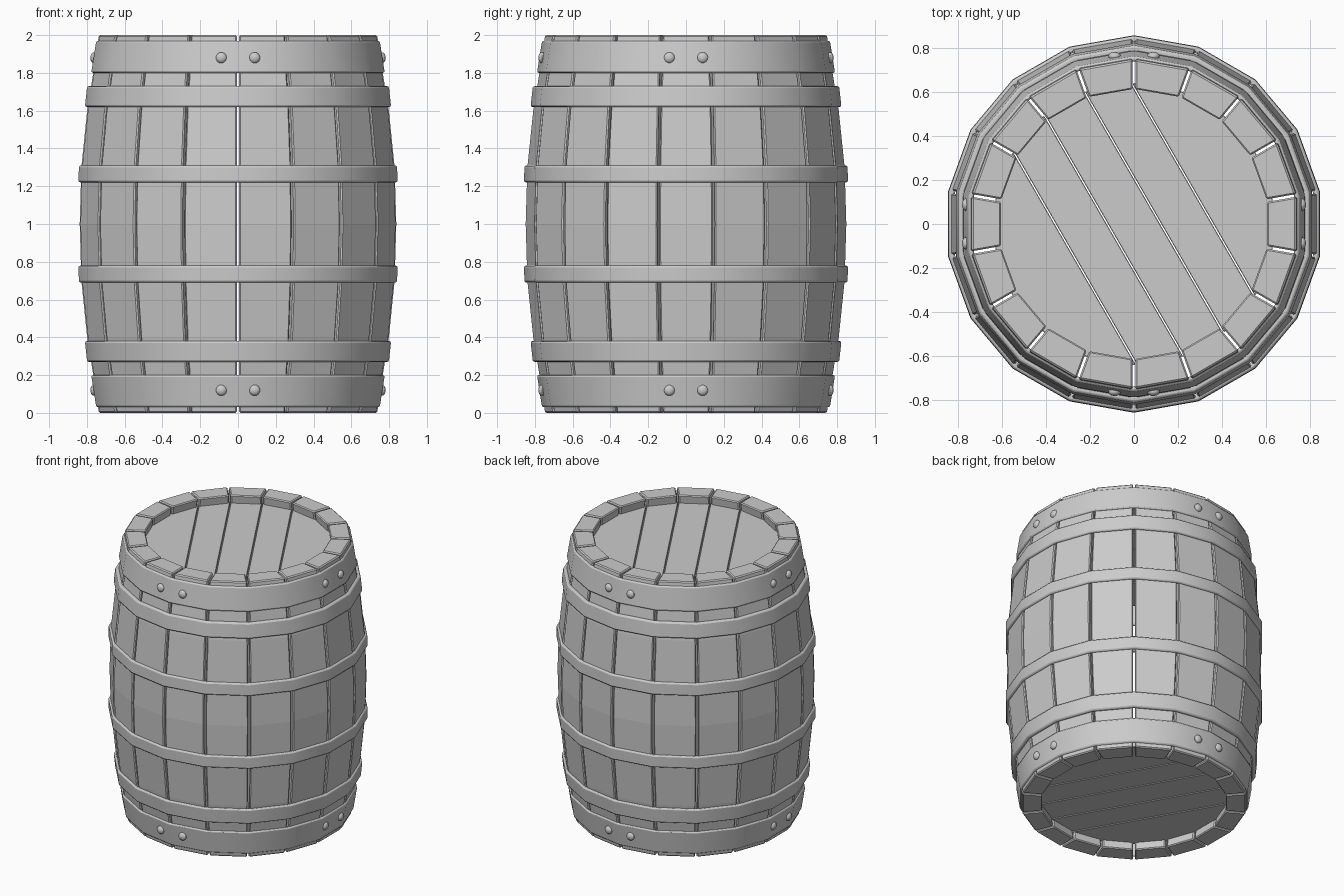
import bpy, bmesh
from math import sin, cos, pi, radians
from mathutils import Vector, Matrix

if "Cube" in bpy.data.objects:
    bpy.data.objects.remove(bpy.data.objects["Cube"])

N = 18
STEP = 2 * pi / N
START = -pi / 2
HALF = [(1.0, 0.85), (1.3, 0.841), (1.6, 0.81), (1.8, 0.777), (2.0, 0.747)]
PROFILE = [(2 - z, r) for z, r in reversed(HALF[1:])] + HALF


def finish(name, bm, bevel=0.0, segments=1, smooth=False):
    bmesh.ops.recalc_face_normals(bm, faces=bm.faces)
    mesh = bpy.data.meshes.new(name)
    bm.to_mesh(mesh)
    bm.free()
    ob = bpy.data.objects.new(name, mesh)
    bpy.context.collection.objects.link(ob)
    if bevel:
        mod = ob.modifiers.new("bevel", 'BEVEL')
        mod.width, mod.segments = bevel, segments
        mod.limit_method, mod.angle_limit = 'ANGLE', radians(40)
    if smooth:
        bpy.ops.object.select_all(action='DESELECT')
        bpy.context.view_layer.objects.active = ob
        ob.select_set(True)
        bpy.ops.object.shade_smooth_by_angle(angle=radians(30))
    return ob


def skin(bm, rings, closed=False):
    """Join successive vertex rings with quads."""
    n = len(rings[0])
    pairs = list(zip(rings, rings[1:]))
    if closed:
        pairs.append((rings[-1], rings[0]))
    for a, b in pairs:
        for i in range(n):
            j = (i + 1) % n
            bm.faces.new((a[i], a[j], b[j], b[i]))
    if not closed:
        bm.faces.new(rings[0])
        bm.faces.new(rings[-1])


# Curved wooden staves, separated by narrow gaps
bm = bmesh.new()
GAP, THICK = 0.006, 0.135
for k in range(N):
    a0, a1 = START + k * STEP, START + (k + 1) * STEP
    rings = []
    for z, r in PROFILE:
        ring = []
        for a, s, rad in ((a0, 1, r), (a1, -1, r), (a1, -1, r - THICK), (a0, 1, r - THICK)):
            p = Vector((cos(a), sin(a), 0)) * rad + Vector((-sin(a), cos(a), 0)) * s * GAP
            ring.append(bm.verts.new((p.x, p.y, z)))
        rings.append(ring)
    skin(bm, rings)
finish("staves", bm, 0.007)


# Metal hoops, mirrored about mid height
def hoop(name, z0, r0, z1, r1, depth):
    bm = bmesh.new()
    rings = []
    for k in range(N):
        a = START + k * STEP
        rings.append([bm.verts.new((r * cos(a), r * sin(a), z))
                      for r, z in ((r0, z0), (r1, z1), (r1 - depth, z1), (r0 - depth, z0))])
    skin(bm, rings, closed=True)
    finish(name, bm, 0.01, 2, True)


for name, z0, r0, z1, r1, d in (("end_hoop", 1.80, 0.789, 1.97, 0.762, 0.025),
                                ("quarter_hoop", 1.62, 0.823, 1.73, 0.811, 0.03),
                                ("middle_hoop", 1.22, 0.858, 1.31, 0.855, 0.03)):
    hoop("upper_" + name, z0, r0, z1, r1, d)
    hoop("lower_" + name, 2 - z0, r0, 2 - z1, r1, d)

# Rivets in pairs on four sides of both end hoops
bm = bmesh.new()
for z in (0.12, 1.88):
    for q in range(4):
        for s in (-0.088, 0.088):
            m = (Matrix.Rotation(q * pi / 2, 4, 'Z') @ Matrix.Translation((0.762, s, z))
                 @ Matrix.Diagonal((0.02, 0.029, 0.029, 1)))
            bmesh.ops.create_uvsphere(bm, u_segments=12, v_segments=8, radius=1, matrix=m)
finish("rivets", bm, smooth=True)

# Plank heads set just inside each end
CUTS = [-0.7, -0.31, -0.105, 0.105, 0.31, 0.7]
NORMAL = Vector((cos(pi / 6), sin(pi / 6), 0))
for name, z in (("top_head", 1.87), ("bottom_head", 0.06)):
    bm = bmesh.new()
    for lo, hi in zip(CUTS, CUTS[1:]):
        part = bmesh.new()
        bmesh.ops.create_circle(part, cap_ends=True, segments=N, radius=0.64,
                                matrix=Matrix.Translation((0, 0, z)))
        for d, s in ((lo + 0.003, -1), (hi - 0.003, 1)):
            bmesh.ops.bisect_plane(part, geom=part.verts[:] + part.edges[:] + part.faces[:],
                                   plane_co=NORMAL * d, plane_no=NORMAL * s, clear_outer=True)
        ext = bmesh.ops.extrude_face_region(part, geom=part.faces[:])
        bmesh.ops.translate(part, vec=(0, 0, 0.07),
                            verts=[g for g in ext["geom"] if isinstance(g, bmesh.types.BMVert)])
        tmp = bpy.data.meshes.new("plank")
        part.to_mesh(tmp)
        part.free()
        bm.from_mesh(tmp)
        bpy.data.meshes.remove(tmp)
    finish(name, bm, 0.01)
